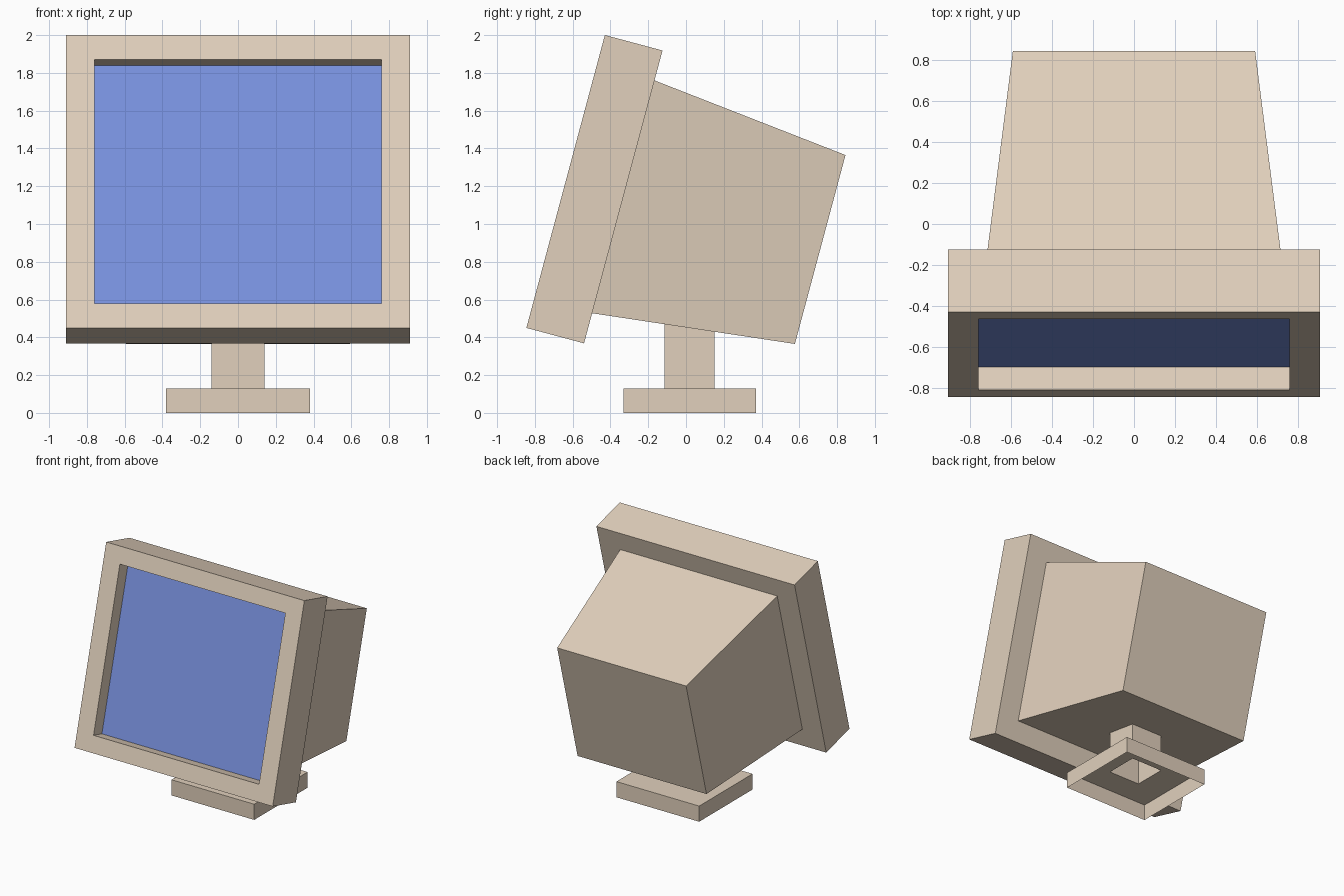
import bpy, bmesh, math

if "Cube" in bpy.data.objects:
    bpy.data.objects.remove(bpy.data.objects["Cube"])


def material(name, rgb):
    m = bpy.data.materials.new(name)
    m.diffuse_color = (*rgb, 1)
    m.use_nodes = True
    m.node_tree.nodes["Principled BSDF"].inputs["Base Color"].default_value = m.diffuse_color
    return m


beige = material("beige plastic", (0.753, 0.631, 0.503))
blue = material("screen blue", (0.191, 0.287, 0.738))


def loft(name, rings, cap_start=False, cap_end=False, end_material=0):
    """Skin four-sided rings given as (half width, (y, z), (y, z))."""
    bm = bmesh.new()
    loops = [[bm.verts.new(c) for c in ((-w, *a), (w, *a), (w, *b), (-w, *b))]
             for w, a, b in rings]
    for p, q in zip(loops, loops[1:]):
        for i in range(4):
            j = (i + 1) % 4
            bm.faces.new((p[i], p[j], q[j], q[i]))
    if cap_start:
        bm.faces.new(loops[0])
    if cap_end:
        bm.faces.new(loops[-1]).material_index = end_material
    bmesh.ops.recalc_face_normals(bm, faces=bm.faces[:])
    mesh = bpy.data.meshes.new(name)
    bm.to_mesh(mesh)
    bm.free()
    mesh.materials.append(beige)
    mesh.materials.append(blue)
    obj = bpy.data.objects.new(name, mesh)
    bpy.context.collection.objects.link(obj)
    return obj


# Screen frame: solid slab with a recessed opening that ends in the blue screen
frame = loft("screen_frame", [
    (0.91, (0.316, 0), (0.316, 1.605)),
    (0.91, (0, 0), (0, 1.605)),
    (0.76, (0, 0.135), (0, 1.47)),
    (0.76, (0.114, 0.135), (0.114, 1.47)),
], cap_start=True, cap_end=True, end_material=1)

# Rear housing tapering towards the back
housing = loft("rear_housing", [
    (0.721, (0.316, 0.165), (0.316, 1.441)),
    (0.592, (1.395, 0.286), (1.395, 1.321)),
], cap_end=True)

# Both lean back together
for part in (frame, housing):
    part.location = (0, -0.845, 0.45)
    part.rotation_euler = (math.radians(-15), 0, 0)

# Stand: hollow base, open underneath, rising into a hollow neck
# that is cut to the slope of the housing's underside
loft("stand", [
    (0.38, (-0.33, 0), (0.37, 0)),
    (0.38, (-0.33, 0.13), (0.37, 0.13)),
    (0.14, (-0.115, 0.13), (0.15, 0.13)),
    (0.14, (-0.115, 0.472), (0.15, 0.431)),
])
